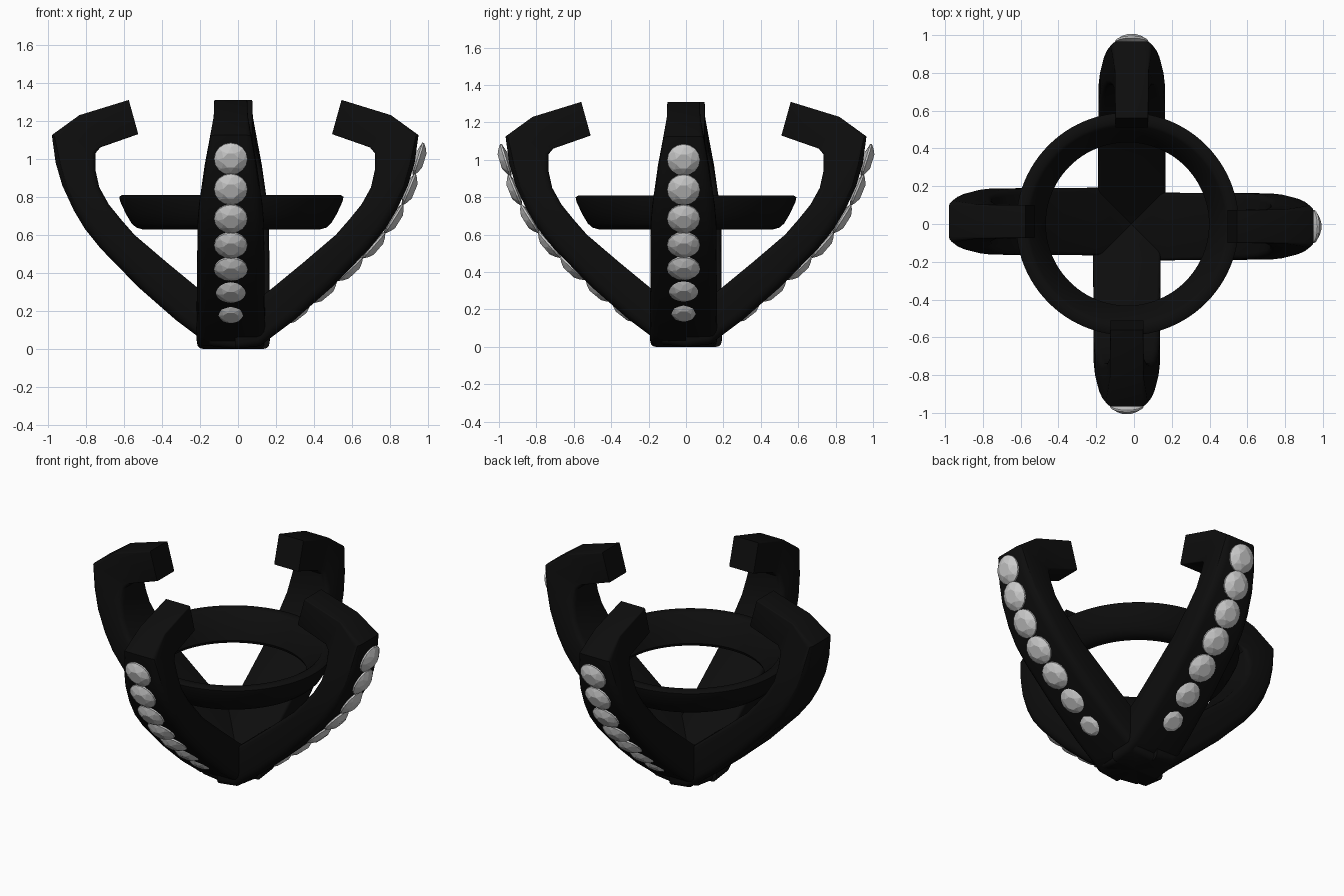
import bpy, bmesh
from math import sin, cos, pi, radians
from mathutils import Vector, Matrix

if "Cube" in bpy.data.objects:
    bpy.data.objects.remove(bpy.data.objects["Cube"])

black = bpy.data.materials.new("black_metal")
black.diffuse_color = (0.004, 0.004, 0.004, 1)
black.use_nodes = True
black.node_tree.nodes["Principled BSDF"].inputs["Base Color"].default_value = black.diffuse_color


def make_mesh(name, bm, mat=None):
    bmesh.ops.recalc_face_normals(bm, faces=bm.faces)
    me = bpy.data.meshes.new(name)
    bm.to_mesh(me)
    bm.free()
    if mat:
        me.materials.append(mat)
    return me


def add_object(name, me, matrix=Matrix(), smooth=None):
    ob = bpy.data.objects.new(name, me)
    ob.matrix_world = matrix
    bpy.context.collection.objects.link(ob)
    if smooth:
        bpy.ops.object.select_all(action='DESELECT')
        ob.select_set(True)
        bpy.context.view_layer.objects.active = ob
        bpy.ops.object.shade_smooth_by_angle(angle=radians(smooth))
    return ob


def section(outer, inner, w, bo, bi):
    """Rounded rectangle between an outer and an inner point, half width w."""
    o, i = Vector((outer[0], 0, outer[1])), Vector((inner[0], 0, inner[1]))
    d = (i - o).length
    u = (i - o) / d
    pts = []
    corners = ((w - bo, bo, bo, -90), (w - bi, d - bi, bi, 0),
               (-w + bi, d - bi, bi, 90), (-w + bo, bo, bo, 180))
    for cy, cu, r, a0 in corners:
        for k in range(4):
            a = radians(a0 + 30 * k)
            pts.append(o + u * (cu + r * sin(a)) + Vector((0, cy + r * cos(a), 0)))
    return pts


# Prong: swept rounded section, ending in an inward claw
stations = [
    ((0.00, 0.00), (0.00, 0.17), .178, .03, .015),
    ((0.13, 0.015), (0.06, 0.21), .18, .035, .015),
    ((0.19, 0.06), (0.11, 0.255), .18, .045, .015),
    ((0.31, 0.15), (0.19, 0.315), .178, .045, .015),
    ((0.51, 0.325), (0.36, 0.455), .177, .05, .02),
    ((0.71, 0.53), (0.53, 0.60), .176, .05, .03),
    ((0.79, 0.63), (0.60, 0.68), .175, .05, .03),
    ((0.85, 0.73), (0.665, 0.76), .168, .05, .03),
    ((0.91, 0.86), (0.715, 0.85), .153, .05, .03),
    ((0.945, 0.98), (0.735, 0.94), .137, .05, .03),
    ((0.965, 1.125), (0.735, 1.03), .11, .03, .025),
    ((0.82, 1.23), (0.71, 1.06), .09, .008, .008),
    ((0.56, 1.31), (0.51, 1.13), .087, .006, .006),
]
bm = bmesh.new()
rings = [[bm.verts.new(p) for p in section(*s)] for s in stations]
for a, b in zip(rings, rings[1:]):
    for k in range(len(a)):
        j = (k + 1) % len(a)
        bm.faces.new((a[k], a[j], b[j], b[k]))
bm.faces.new(rings[0])
bm.faces.new(rings[-1])
prong = make_mesh("prong", bm, black)

# Gem: faceted crown with a table and a shallow pavilion
R = 0.088
bm = bmesh.new()


def ring(n, r, z, off=0):
    return [bm.verts.new((r * cos(2 * pi * (k + off) / n), r * sin(2 * pi * (k + off) / n), z))
            for k in range(n)]


low, girdle = ring(16, R, -0.006), ring(16, R, 0.004)
mid, table = ring(8, R * .78, 0.018), ring(8, R * .48, 0.032, .5)
tip = bm.verts.new((0, 0, -0.03))
for k in range(16):
    j = (k + 1) % 16
    bm.faces.new((low[k], low[j], girdle[j], girdle[k]))
    bm.faces.new((low[j], low[k], tip))
for k in range(8):
    j = (k + 1) % 8
    g0, g1, g2 = girdle[2 * k], girdle[2 * k + 1], girdle[(2 * k + 2) % 16]
    bm.faces.new((g0, g1, mid[k]))
    bm.faces.new((g1, g2, mid[j]))
    bm.faces.new((g1, mid[j], table[k], mid[k]))
    bm.faces.new((mid[j], table[j], table[k]))
bm.faces.new(table)
gem = make_mesh("gem", bm)

# Gem seats along the outer edge: (radius, height)
seats = [(.325, .19), (.465, .30), (.605, .42), (.73, .545), (.835, .685), (.915, .84), (.965, 1.0)]

# Four prongs in a pinwheel; the left one carries no gems
for name, angle, cx, has_gems in (("right", 0, -.015, True), ("back", 90, -.025, True),
                                  ("left", 180, -.015, False), ("front", -90, -.025, True)):
    place = (Matrix.Translation((cx, 0, 0)) @ Matrix.Rotation(radians(angle), 4, 'Z')
             @ Matrix.Translation((0, -.013, 0)))
    add_object(name + "_prong", prong, place, 32)
    if not has_gems:
        continue
    for n, (r, z) in enumerate(seats):
        p, q = seats[max(n - 1, 0)], seats[min(n + 1, len(seats) - 1)]
        normal = Vector((q[1] - p[1], 0, p[0] - q[0]))
        turn = normal.to_track_quat('Z', 'Y').to_matrix().to_4x4()
        add_object(f"{name}_gem_{n + 1}", gem, place @ Matrix.Translation((r, 0, z)) @ turn)

# Gallery ring: lathe of a tapered profile
profile = [(.575, .81), (.59, .80), (.585, .775), (.555, .71), (.525, .66), (.50, .638), (.465, .628),
           (.44, .632), (.432, .65), (.46, .71), (.52, .80), (.535, .81)]
bm = bmesh.new()
N = 96
loops = [ring(N, r, z) for r, z in profile]
for a, b in zip(loops, loops[1:] + loops[:1]):
    for k in range(N):
        j = (k + 1) % N
        bm.faces.new((a[k], a[j], b[j], b[k]))
add_object("gallery_ring", make_mesh("gallery_ring", bm, black), Matrix.Translation((-.035, 0, 0)), 35)
